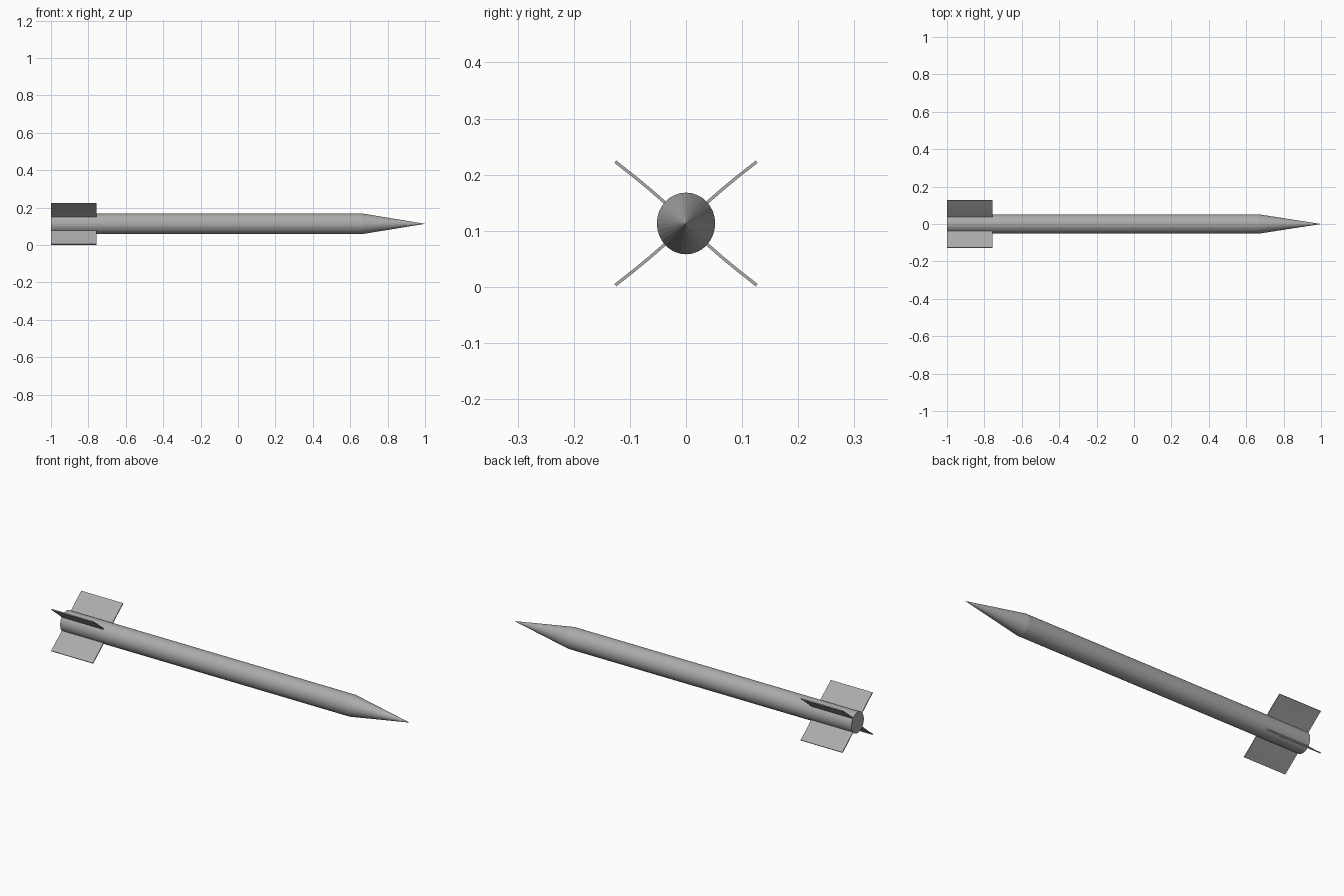
import bpy, bmesh, math
from mathutils import Vector

if "Cube" in bpy.data.objects:
    bpy.data.objects.remove(bpy.data.objects["Cube"])

CZ = 0.113            # height of the long axis
RY, RZ = 0.052, 0.055  # slightly oval cross-section
SIDES = 32

grey = bpy.data.materials.new("dark_grey")
grey.diffuse_color = (0.41, 0.41, 0.41, 1)
grey.use_nodes = True
grey.node_tree.nodes["Principled BSDF"].inputs["Base Color"].default_value = grey.diffuse_color


def make_object(name, bm):
    bmesh.ops.recalc_face_normals(bm, faces=bm.faces[:])
    mesh = bpy.data.meshes.new(name)
    bm.to_mesh(mesh)
    bm.free()
    mesh.materials.append(grey)
    obj = bpy.data.objects.new(name, mesh)
    bpy.context.collection.objects.link(obj)
    return obj


def ring(bm, x):
    return [bm.verts.new((x, RY * math.cos(a), CZ + RZ * math.sin(a)))
            for a in (2 * math.pi * i / SIDES for i in range(SIDES))]


# Body tube with closed tail and pointed nose
bm = bmesh.new()
tail, shoulder = ring(bm, -1.0), ring(bm, 0.665)
tip = bm.verts.new((1.0, 0, CZ))
bm.faces.new(tail)
for i in range(SIDES):
    j = (i + 1) % SIDES
    bm.faces.new((tail[i], tail[j], shoulder[j], shoulder[i]))
    bm.faces.new((shoulder[i], shoulder[j], tip))
make_object("body", bm)


# Thin, slightly curved tail fins, mirrored into four quadrants
FIN = [(0.030, 0.030), (0.038, 0.0375), (0.065, 0.061), (0.091, 0.0825), (0.126, 0.110)]
HALF = 0.0027


def make_fin(name, sy, sz):
    pts = [Vector(p) for p in FIN]
    upper, lower = [], []
    for i, p in enumerate(pts):
        d = (pts[min(i + 1, len(pts) - 1)] - pts[max(i - 1, 0)]).normalized()
        n = Vector((-d.y, d.x)) * HALF
        upper.append(p + n)
        lower.append(p - n)
    bm = bmesh.new()
    ends = []
    for x in (-1.0, -0.757):
        ends.append([[bm.verts.new((x, sy * p.x, CZ + sz * p.y)) for p in side]
                     for side in (upper, lower)])
    (u0, l0), (u1, l1) = ends
    for i in range(len(pts) - 1):
        for a, b in ((u0, u1), (l1, l0), (l0, u0), (u1, l1)):
            bm.faces.new((a[i], a[i + 1], b[i + 1], b[i]))
    for k in (0, -1):
        bm.faces.new((u0[k], u1[k], l1[k], l0[k]))
    make_object(name, bm)


for v, sz in (("upper", 1), ("lower", -1)):
    for h, sy in (("left", 1), ("right", -1)):
        make_fin(f"{v}_{h}_fin", sy, sz)
